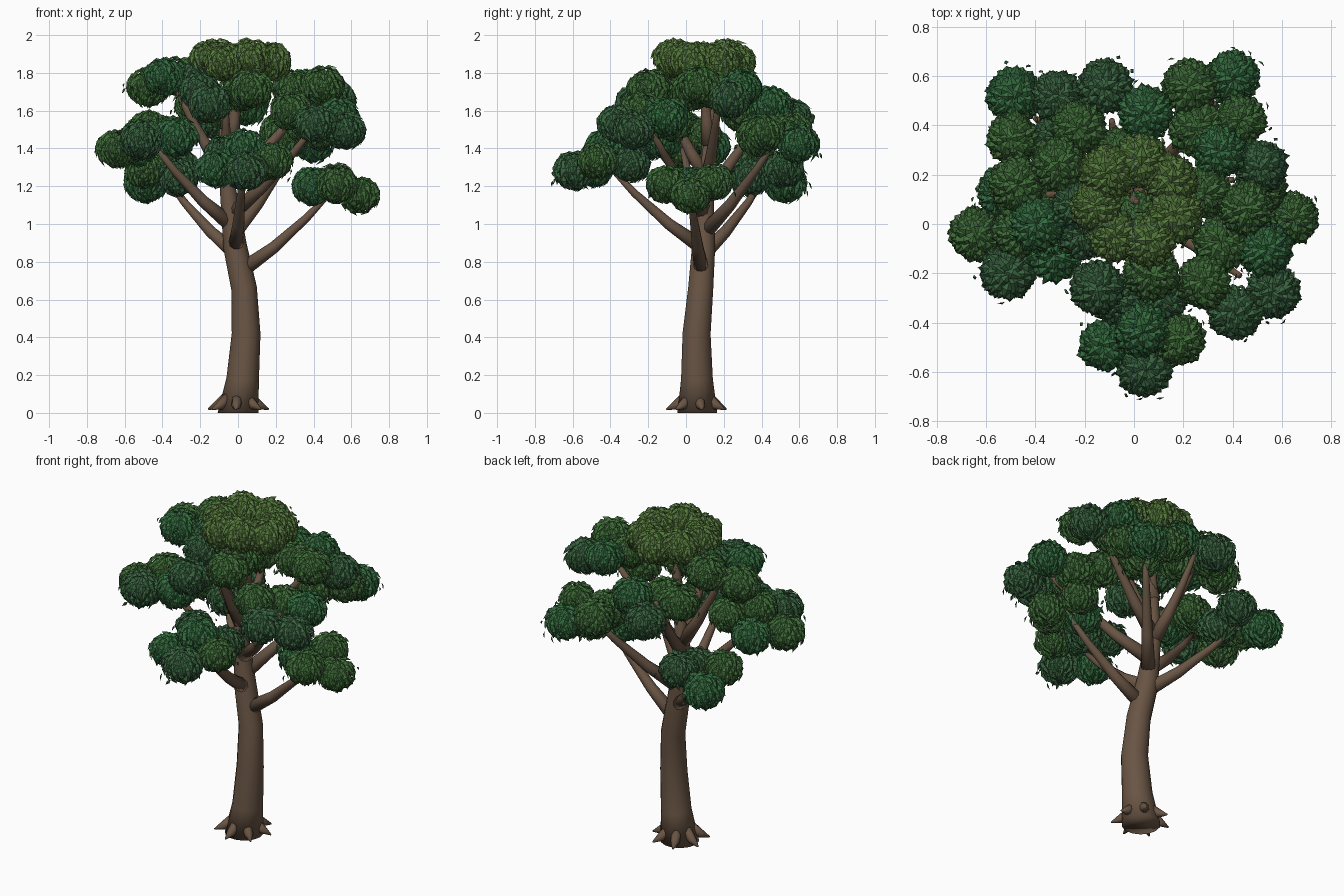
import bpy, bmesh, math, random
from mathutils import Vector, Matrix

if "Cube" in bpy.data.objects:
    bpy.data.objects.remove(bpy.data.objects["Cube"])

random.seed(7)
UP = Vector((0, 0, 1))


def material(name, rgb):
    m = bpy.data.materials.new(name)
    m.diffuse_color = (*rgb, 1)
    m.use_nodes = True
    m.node_tree.nodes["Principled BSDF"].inputs["Base Color"].default_value = m.diffuse_color
    return m


BARK = material("bark", (0.14, 0.09, 0.058))
GREENS = [material("leaf_dark", (0.04, 0.125, 0.05)),
          material("leaf_mid", (0.035, 0.15, 0.05)),
          material("leaf_olive", (0.05, 0.15, 0.04)),
          material("leaf_sunlit", (0.09, 0.19, 0.045))]


def polar(a, r=1.0, z=0.0):
    return Vector((r * math.cos(a), r * math.sin(a), z))


def finish(bm, name, mats, smooth):
    me = bpy.data.meshes.new(name)
    bm.to_mesh(me)
    bm.free()
    for m in mats:
        me.materials.append(m)
    for p in me.polygons:
        p.use_smooth = smooth
    ob = bpy.data.objects.new(name, me)
    bpy.context.collection.objects.link(ob)


def tube(name, P, radii, sides):
    """Tapered tube through points P."""
    bm = bmesh.new()
    rings = []
    for i, p in enumerate(P):
        t = (P[min(i + 1, len(P) - 1)] - P[max(i - 1, 0)]).normalized()
        q = UP.rotation_difference(UP if p.z < 0.01 else t)
        rings.append([bm.verts.new(p + q @ polar(math.tau * k / sides, radii[i])) for k in range(sides)])
    for a, b in zip(rings, rings[1:]):
        for k in range(sides):
            n = (k + 1) % sides
            bm.faces.new((a[k], a[n], b[n], b[k]))
    bm.faces.new(rings[0][::-1])
    bm.faces.new(rings[-1])
    finish(bm, name, [BARK], True)


# Trunk with gentle bends, running up into the leader: x, y, z, radius
TRUNK = [(0, 0.06, 0, 0.108), (0.025, 0.058, 0.18, 0.086), (0.043, 0.056, 0.42, 0.076),
         (0.032, 0.078, 0.66, 0.068), (-0.015, 0.093, 0.88, 0.063),
         (-0.055, 0.105, 1.2, 0.042), (-0.02, 0.135, 1.62, 0.02)]
TP = [Vector(p[:3]) for p in TRUNK]
tube("trunk", TP, [p[3] for p in TRUNK], 14)


def trunk_at(z):
    for a, b in zip(TP, TP[1:]):
        if a.z <= z <= b.z:
            return a.lerp(b, (z - a.z) / (b.z - a.z))


# Root spurs around the base
for i in range(7):
    a = math.tau * i / 7 + 0.15
    tube(f"root_{i}", [TP[0] + polar(a, r, 0.195 * math.exp(-r * 14)) for r in (0.06, 0.115, 0.165)],
         (0.03, 0.025, 0.004), 8)


def leaf(bm, base, d, n, length, width, mat):
    """Pointed leaf folded along a raised midrib."""
    s = d.cross(n).normalized() * width
    b = bm.verts.new(base)
    m = bm.verts.new(base + d * length * 0.45 + n * width * 0.35)
    l, r = (bm.verts.new(base + d * length * 0.42 + s * k) for k in (-0.5, 0.5))
    t = bm.verts.new(base + d * length - n * length * 0.08)
    for f in ((b, m, l), (b, r, m), (m, t, l), (m, r, t)):
        bm.faces.new(f).material_index = mat


def clump(bm, c, rad, mat, count=105):
    """Flattened core covered with drooping leaves in an even spiral."""
    M = Matrix.Translation(c) @ Matrix.Diagonal((0.84 * rad, 0.84 * rad, 0.74 * rad, 1))
    for v in bmesh.ops.create_icosphere(bm, subdivisions=2, radius=1, matrix=M)["verts"]:
        for f in v.link_faces:
            f.material_index = mat
    for i in range(count):
        z = 1 - 2 * (i + 0.5) / count
        n = polar(i * 2.39996 + c.x * 50, math.sqrt(1 - z * z), z)
        down = (n * n.z - UP).normalized()
        d = (down + n * random.uniform(0.0, 0.45) + n.cross(down) * random.uniform(-0.4, 0.4)).normalized()
        length = rad * random.uniform(0.62, 0.82)
        p = c + Vector((n.x, n.y, n.z * 0.9)) * rad * random.uniform(0.86, 0.98) - d * length * 0.38
        leaf(bm, p, d, (n - d * n.dot(d)).normalized(), length, length * 0.52, mat)
    # A few loose leaves just outside the clump
    for i in range(4):
        n = polar(random.uniform(0, math.tau), 1, random.uniform(-0.5, 0.5)).normalized()
        d = (n * 0.3 + n.cross(UP) * random.uniform(-1, 1) - UP * 0.6).normalized()
        leaf(bm, c + n * rad * 1.15, d, (n - d * n.dot(d)).normalized(), rad * 0.4, rad * 0.18, mat)


def limb(name, z0, centre, count, ring, sunlit=False):
    """Branch rising from the trunk to a ring of leaf clumps."""
    a, b = trunk_at(z0), Vector(centre)
    ts = (0, 0.35, 0.7, 1)
    tube(name + "_branch", [a.lerp(b, t) - UP * 0.035 * math.sin(math.pi * t) for t in ts],
         [0.042 - 0.03 * t for t in ts], 10)
    bm = bmesh.new()
    az = math.atan2(b.y, b.x)
    around = count - 1 if count == 6 else count
    for k in range(count):
        th = math.tau * k / around
        slope = 0 if sunlit else -0.15 * ring * math.cos(th)
        off = polar(az + th, ring, slope) if k < around else UP * 0.05
        off.z += (0.02 if k % 2 else -0.02) * (not sunlit) + random.uniform(-0.015, 0.015)
        clump(bm, b + off, random.uniform(0.102, 0.114), 3 if sunlit else random.randrange(3))
    finish(bm, name + "_foliage", GREENS, False)


# Limbs from lowest to highest
limb("right", 0.75, (0.52, 0.02, 1.2), 4, 0.125)
limb("back_left", 0.84, (-0.4, 0.43, 1.27), 4, 0.125)
limb("front", 0.87, (0.03, -0.43, 1.33), 6, 0.16)
limb("back_right", 0.95, (0.33, 0.49, 1.47), 4, 0.125)
limb("left", 0.99, (-0.47, -0.03, 1.45), 6, 0.17)
limb("front_right", 1.05, (0.43, -0.21, 1.55), 5, 0.15)
limb("upper_back", 1.17, (-0.09, 0.42, 1.61), 4, 0.14)
limb("upper_right", 1.2, (0.4, 0.18, 1.71), 4, 0.125)
limb("upper_left", 1.24, (-0.35, 0.12, 1.77), 4, 0.13)
limb("upper_front", 1.25, (-0.07, -0.12, 1.69), 4, 0.16)
limb("crown", 1.42, (0.01, 0.09, 1.87), 7, 0.165, True)
